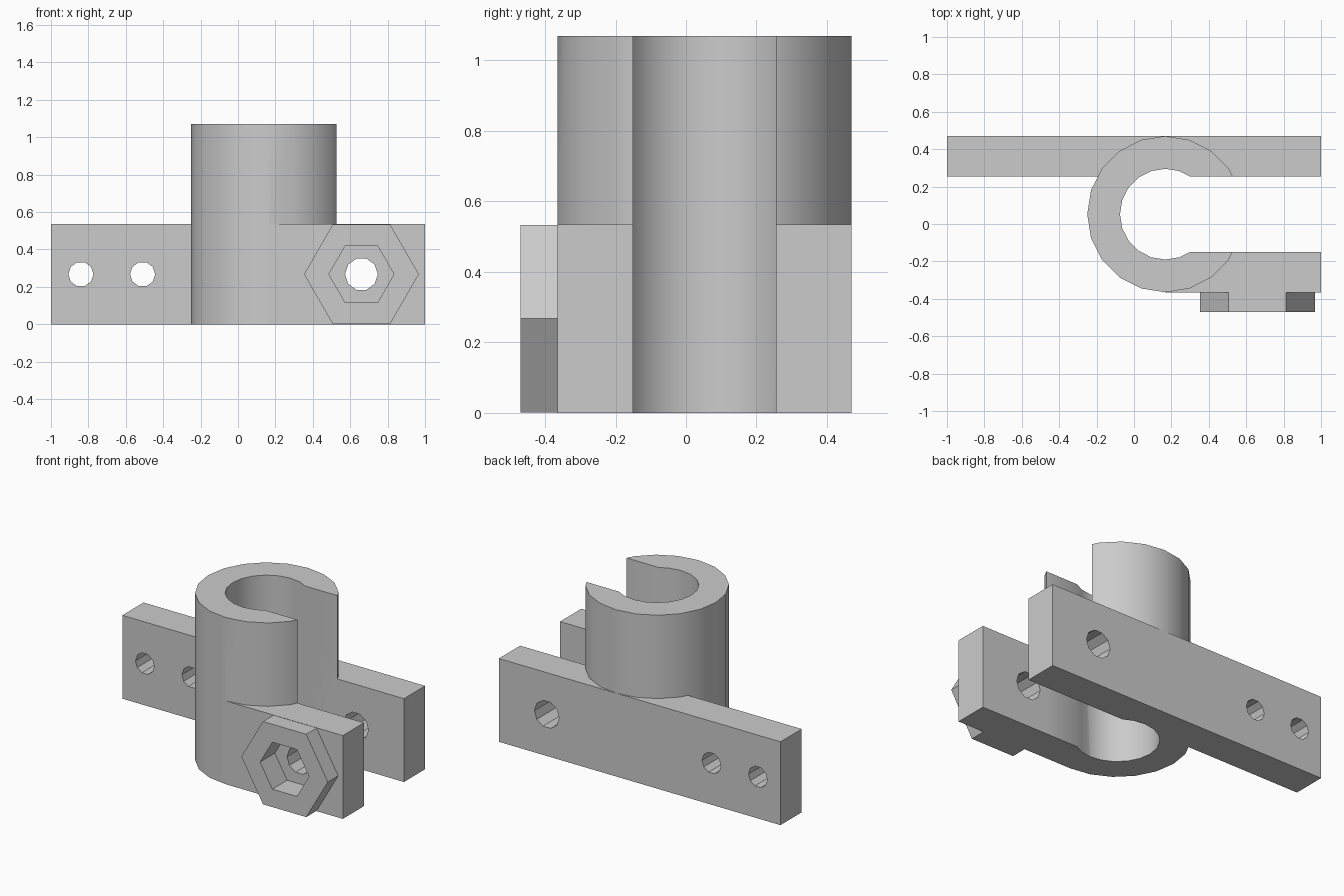
import bpy
import math
from mathutils import Matrix

if "Cube" in bpy.data.objects:
    bpy.data.objects.remove(bpy.data.objects["Cube"])

CX, CY = 0.1675, 0.0525        # sleeve axis
R_OUT, R_IN = 0.4175, 0.2425   # sleeve radii
HEIGHT, BAR_H = 1.07, 0.535
FRONT, SLOT_F, SLOT_B, BACK = -0.365, -0.15, 0.255, 0.47
NUT_FRONT = -0.47
HOLE_Z = BAR_H / 2
BOLT_X = 0.66

grey = bpy.data.materials.new("plain grey")
grey.use_nodes = True
colour = (0.6, 0.6, 0.6, 1)
grey.diffuse_color = colour
grey.node_tree.nodes["Principled BSDF"].inputs["Base Color"].default_value = colour


def box(name, x0, x1, y0, y1, z0, z1):
    bpy.ops.mesh.primitive_cube_add(size=1)
    ob = bpy.context.object
    ob.name = name
    size = Matrix.Diagonal((x1 - x0, y1 - y0, z1 - z0, 1))
    centre = Matrix.Translation(((x0 + x1) / 2, (y0 + y1) / 2, (z0 + z1) / 2))
    ob.data.transform(centre @ size)
    return ob


def prism(name, sides, radius, axis, centre, start, end):
    """Regular prism along y or z, with a corner pointing along x."""
    bpy.ops.mesh.primitive_cylinder_add(vertices=sides, radius=radius, depth=end - start)
    ob = bpy.context.object
    ob.name = name
    spin = Matrix.Rotation(math.pi / 2, 4, 'Z')
    mid = (start + end) / 2
    if axis == 'Z':
        place = Matrix.Translation((centre[0], centre[1], mid))
    else:
        place = Matrix.Translation((centre[0], mid, centre[1])) @ Matrix.Rotation(math.pi / 2, 4, 'X')
    ob.data.transform(place @ spin)
    return ob


def combine(ob, others, operation):
    for other in others:
        mod = ob.modifiers.new(operation.title(), 'BOOLEAN')
        mod.operation = operation
        mod.solver = 'EXACT'
        mod.object = other
        other.hide_render = True


def finish(ob):
    """Bake the booleans, then shade and colour the part."""
    graph = bpy.context.evaluated_depsgraph_get()
    mesh = bpy.data.meshes.new_from_object(ob.evaluated_get(graph))
    ob.modifiers.clear()
    ob.data = mesh
    mesh.materials.clear()
    mesh.materials.append(grey)
    bpy.ops.object.select_all(action='DESELECT')
    ob.select_set(True)
    bpy.context.view_layer.objects.active = ob
    bpy.ops.object.shade_smooth_by_angle(angle=math.radians(30))


# Solid parts
body = prism("clamp_body", 20, R_OUT, 'Z', (CX, CY), 0, HEIGHT)
back_bar = box("back_bar", -1, 1, SLOT_B, BACK, 0, BAR_H)
front_bar = box("front_bar", CX, 1, FRONT, SLOT_F, 0, BAR_H)
nut = prism("hex_boss", 6, 0.307, 'Y', (BOLT_X, HOLE_Z), NUT_FRONT, FRONT)

# Cutters
bore = prism("bore_cutter", 20, R_IN, 'Z', (CX, CY), -0.2, HEIGHT + 0.2)
slot = box("slot_cutter", CX + 0.05, 1.2, SLOT_F, SLOT_B, -0.1, HEIGHT + 0.1)
socket = prism("socket_cutter", 6, 0.174, 'Y', (BOLT_X, HOLE_Z), -0.6, -0.32)
bolt = prism("bolt_cutter", 10, 0.0875, 'Y', (BOLT_X, HOLE_Z), -0.7, 0.7)
screws = [prism("screw_cutter", 10, 0.067, 'Y', (x, HOLE_Z), 0, 0.7)
          for x in (-0.84, -0.51)]

combine(body, [back_bar, front_bar], 'UNION')
combine(body, [bore, slot, socket, bolt] + screws, 'DIFFERENCE')
combine(nut, [socket], 'DIFFERENCE')
finish(body)
finish(nut)

for helper in [back_bar, front_bar, bore, slot, socket, bolt] + screws:
    bpy.data.objects.remove(helper)
